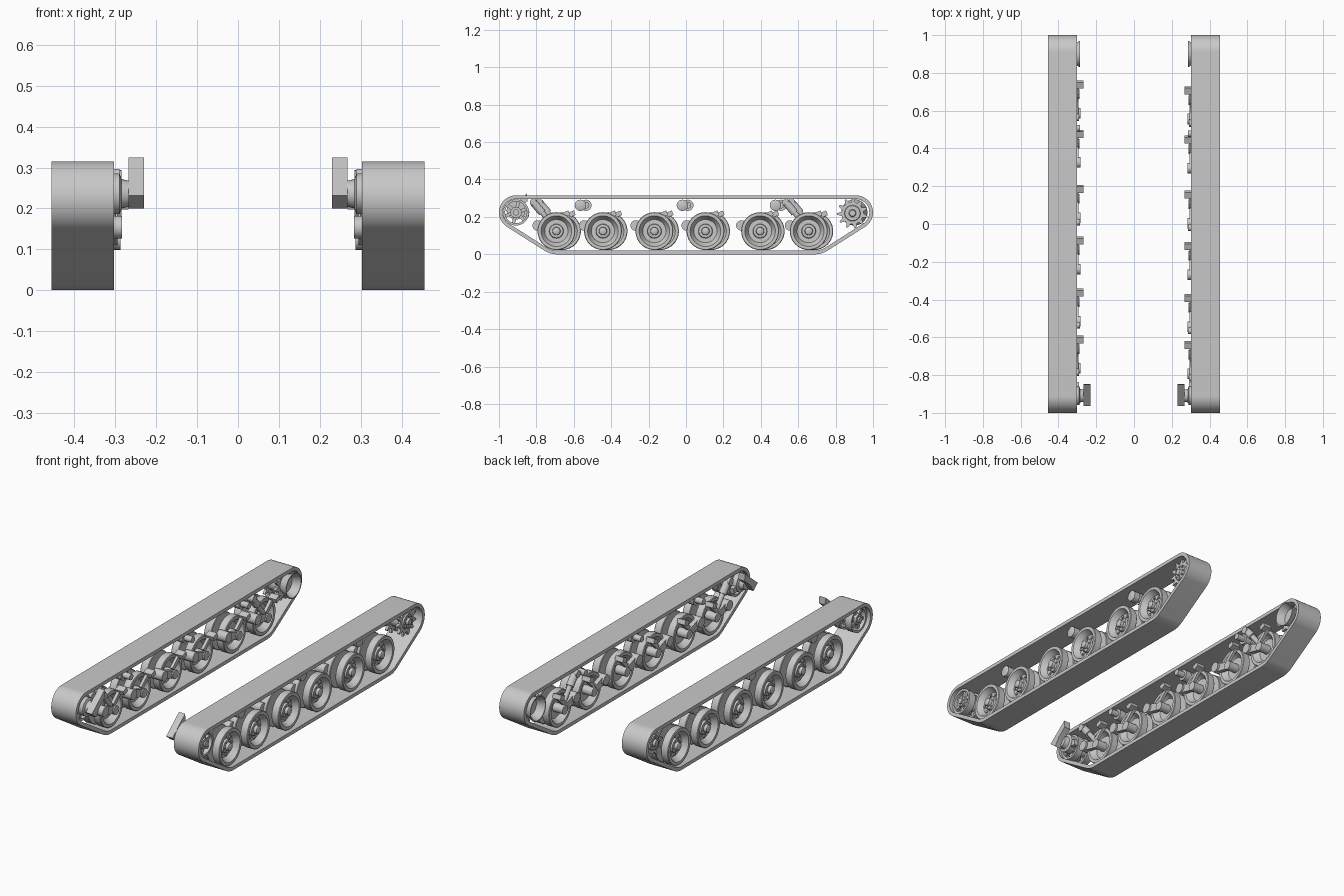
import bpy, bmesh
from math import sin, cos, pi, radians, hypot
from mathutils import Vector, Matrix

if "Cube" in bpy.data.objects:
    bpy.data.objects.remove(bpy.data.objects["Cube"])

grey = bpy.data.materials.new("plain grey")
grey.use_nodes = True
tone = (0.58, 0.58, 0.58, 1)
grey.diffuse_color = tone
grey.node_tree.nodes["Principled BSDF"].inputs["Base Color"].default_value = tone

IN, OUT = 0.303, 0.456      # track edges in x


def lathe(bm, pts, y, z, segs=32):
    """Spin an (x, radius) profile about an axle parallel to x."""
    vs = [bm.verts.new((px, y + r, z)) for px, r in pts]
    es = [bm.edges.new(p) for p in zip(vs, vs[1:])]
    res = bmesh.ops.spin(bm, geom=vs + es, cent=(0, y, z), axis=(1, 0, 0),
                         angle=2 * pi, steps=segs, use_duplicate=False)
    bmesh.ops.remove_doubles(bm, verts=bm.verts[:], dist=1e-5)


def disc(bm, x0, x1, r, y, z, segs=20):
    lathe(bm, [(x0, 0), (x0, r), (x1, r), (x1, 0)], y, z, segs)


def prism(bm, yz, x0, x1):
    """Extrude a side outline between two x positions."""
    a = [bm.verts.new((x0, *p)) for p in yz]
    b = [bm.verts.new((x1, *p)) for p in yz]
    bm.faces.new(a)
    bm.faces.new(b[::-1])
    for i in range(len(a)):
        j = (i + 1) % len(a)
        bm.faces.new((a[i], b[i], b[j], a[j]))


def bar(bm, p, q, w0, w1, x0, x1):
    """Tapered flat link between two side positions."""
    p, q = Vector(p), Vector(q)
    n = (q - p).normalized().orthogonal()
    prism(bm, [p + n * w0, q + n * w1, q - n * w1, p - n * w0], x0, x1)


def rod(bm, p, q, r, x):
    p, q = Vector((x, *p)), Vector((x, *q))
    d = q - p
    m = Matrix.Translation((p + q) / 2) @ d.to_track_quat('Z', 'Y').to_matrix().to_4x4()
    bmesh.ops.create_cone(bm, cap_ends=True, segments=16, radius1=r, radius2=r,
                          depth=d.length, matrix=m)


def around(n, r, y, z, start=0.0):
    return [(y + r * cos(start + 2 * pi * i / n), z + r * sin(start + 2 * pi * i / n))
            for i in range(n)]


def finish(bm, name, side):
    for v in bm.verts:
        v.co.x *= side
    bmesh.ops.recalc_face_normals(bm, faces=bm.faces[:])
    me = bpy.data.meshes.new(name)
    bm.to_mesh(me)
    bm.free()
    me.materials.append(grey)
    me.shade_smooth()
    me.set_sharp_from_angle(angle=radians(35))
    ob = bpy.data.objects.new(("left_" if side > 0 else "right_") + name, me)
    bpy.context.scene.collection.objects.link(ob)


def track_loop(inset):
    """Taut belt around the end wheels and outer road wheels."""
    rounds = [(s * 0.909, 0.224, 0.091) for s in (-1, 1)] + \
             [(s * 0.69, 0.124, 0.124) for s in (-1, 1)]
    pts = []
    for i in range(120):
        t = 2 * pi * (i + 0.5) / 120
        y, z, r = max(rounds, key=lambda c: c[0] * cos(t) + c[1] * sin(t) + c[2])
        pts.append((y + (r - inset) * cos(t), z + (r - inset) * sin(t)))
    return pts


def track(side):
    bm = bmesh.new()
    outer, inner = track_loop(0), track_loop(0.02)
    rings = [[bm.verts.new((x, *p)) for p in loop] for x, loop in
             ((IN, outer), (OUT, outer), (OUT, inner), (IN, inner))]
    n = len(outer)
    for k in range(4):
        a, b = rings[k], rings[(k + 1) % 4]
        for i in range(n):
            j = (i + 1) % n
            bm.faces.new((a[i], a[j], b[j], b[i]))
    finish(bm, "track", side)


def road_wheel(side, y, z=0.124):
    bm = bmesh.new()
    # Twin dished wheels on one axle
    dish = [(0.012, 0), (0.012, 0.062), (0.025, 0.07), (0.045, 0.082), (0.045, 0.098),
            (0.042, 0.101), (0.003, 0.101), (0, 0.098), (0, 0.06), (0.004, 0)]
    lathe(bm, [(0.395 + px, r) for px, r in dish], y, z, 40)
    lathe(bm, [(0.362 - px, r) for px, r in dish], y, z, 40)
    disc(bm, 0.36, 0.40, 0.04, y, z)
    # Hub, cap and bolts
    lathe(bm, [(0.40, 0.04), (0.42, 0.036), (0.422, 0.022), (0.438, 0.02),
               (0.442, 0.012), (0.442, 0)], y, z, 24)
    for p in around(8, 0.05, y, z):
        disc(bm, 0.40, 0.414, 0.007, *p, 8)
    for p in around(6, 0.03, y, z):
        disc(bm, 0.41, 0.426, 0.004, *p, 6)
    finish(bm, "road_wheel", side)


def suspension(side, y, z=0.124):
    bm = bmesh.new()
    # Trailing arm from the pivot to the axle
    disc(bm, 0.284, 0.345, 0.028, y - 0.10, z + 0.03)
    bar(bm, (y - 0.10, z + 0.03), (y, z), 0.024, 0.018, 0.295, 0.32)
    disc(bm, 0.288, 0.355, 0.025, y, z)
    # Bump stop
    bar(bm, (y + 0.035, z + 0.085), (y + 0.068, z + 0.098), 0.013, 0.013, 0.268, 0.318)
    bar(bm, (y - 0.01, z + 0.03), (y + 0.05, z + 0.085), 0.012, 0.01, 0.295, 0.312)
    finish(bm, "swing_arm", side)


def shock(side, y):
    bm = bmesh.new()
    top, mid, low = (y - 0.122, 0.277), (y - 0.075, 0.222), (y - 0.02, 0.155)
    rod(bm, top, mid, 0.021, 0.312)
    rod(bm, mid, low, 0.014, 0.312)
    disc(bm, 0.29, 0.325, 0.02, *top)
    finish(bm, "shock_absorber", side)


def roller(side, y, z=0.262):
    bm = bmesh.new()
    lathe(bm, [(0.33, 0), (0.33, 0.03), (0.365, 0.03), (0.365, 0.02), (0.385, 0.02),
               (0.385, 0.03), (0.42, 0.03), (0.423, 0.025), (0.423, 0)], y, z, 24)
    disc(bm, 0.285, 0.335, 0.017, y, z)
    finish(bm, "return_roller", side)


def idler(side, y=-0.909, z=0.224):
    bm = bmesh.new()
    # Twin spoked rims
    for x0, x1 in ((0.32, 0.36), (0.395, 0.435)):
        lathe(bm, [(x0, 0.058), (x0, 0.07), (x1, 0.07), (x1, 0.058), (x0, 0.058)], y, z)
        for p in around(6, 0.06, y, z, 0.3):
            bar(bm, (y, z), p, 0.011, 0.008, x0 + 0.012, x1 - 0.012)
        for p in around(6, 0.022, y, z):
            disc(bm, x1 - 0.015, x1 + 0.002, 0.005, *p, 6)
    disc(bm, 0.315, 0.435, 0.03, y, z)
    disc(bm, 0.42, 0.444, 0.016, y, z)
    finish(bm, "idler_wheel", side)

    # Axle carrier and slanted hook plate on the inner side
    bm = bmesh.new()
    lathe(bm, [(0.26, 0), (0.26, 0.03), (0.285, 0.036), (0.29, 0.05),
               (0.325, 0.05), (0.325, 0)], y, z + 0.012, 24)
    prism(bm, [(-0.963, 0.232), (-0.85, 0.325), (-0.847, 0.285),
               (-0.895, 0.245), (-0.925, 0.2)], 0.23, 0.268)
    bar(bm, (y, z), (y + 0.07, z - 0.01), 0.022, 0.015, 0.292, 0.315)
    finish(bm, "idler_mount", side)


def sprocket(side, y=0.89, z=0.22):
    bm = bmesh.new()
    # Two toothed plates on a drum
    teeth = 11
    outline = []
    for i in range(teeth):
        for frac, r in ((0, 0.058), (0.3, 0.06), (0.5, 0.082), (0.68, 0.082)):
            t = 2 * pi * (i + frac) / teeth
            outline.append((y + r * cos(t), z + r * sin(t)))
    for x in (0.335, 0.408):
        prism(bm, outline, x, x + 0.014)
    disc(bm, 0.335, 0.415, 0.045, y, z, 28)
    lathe(bm, [(0.415, 0.045), (0.43, 0.04), (0.43, 0.02), (0.442, 0.016), (0.442, 0)], y, z, 28)
    for p in around(8, 0.032, y, z):
        disc(bm, 0.42, 0.436, 0.005, *p, 6)
    finish(bm, "drive_sprocket", side)

    # Flared open drive flange
    bm = bmesh.new()
    lathe(bm, [(0.335, 0), (0.335, 0.05), (0.303, 0.06), (0.288, 0.07), (0.285, 0.07),
               (0.285, 0.064), (0.328, 0.046), (0.328, 0)], 0.9, 0.224, 36)
    finish(bm, "drive_flange", side)


wheel_ys = (-0.693, -0.444, -0.169, 0.104, 0.396, 0.656)
for side, shift in ((1, 0.0), (-1, 0.03)):
    track(side)
    idler(side)
    sprocket(side)
    for wy in wheel_ys:
        road_wheel(side, wy + shift)
        suspension(side, wy + shift)
    for wy in (wheel_ys[0], wheel_ys[-1]):
        shock(side, wy + shift)
    for ry in (-0.565, -0.02, 0.478):
        roller(side, ry + shift)
